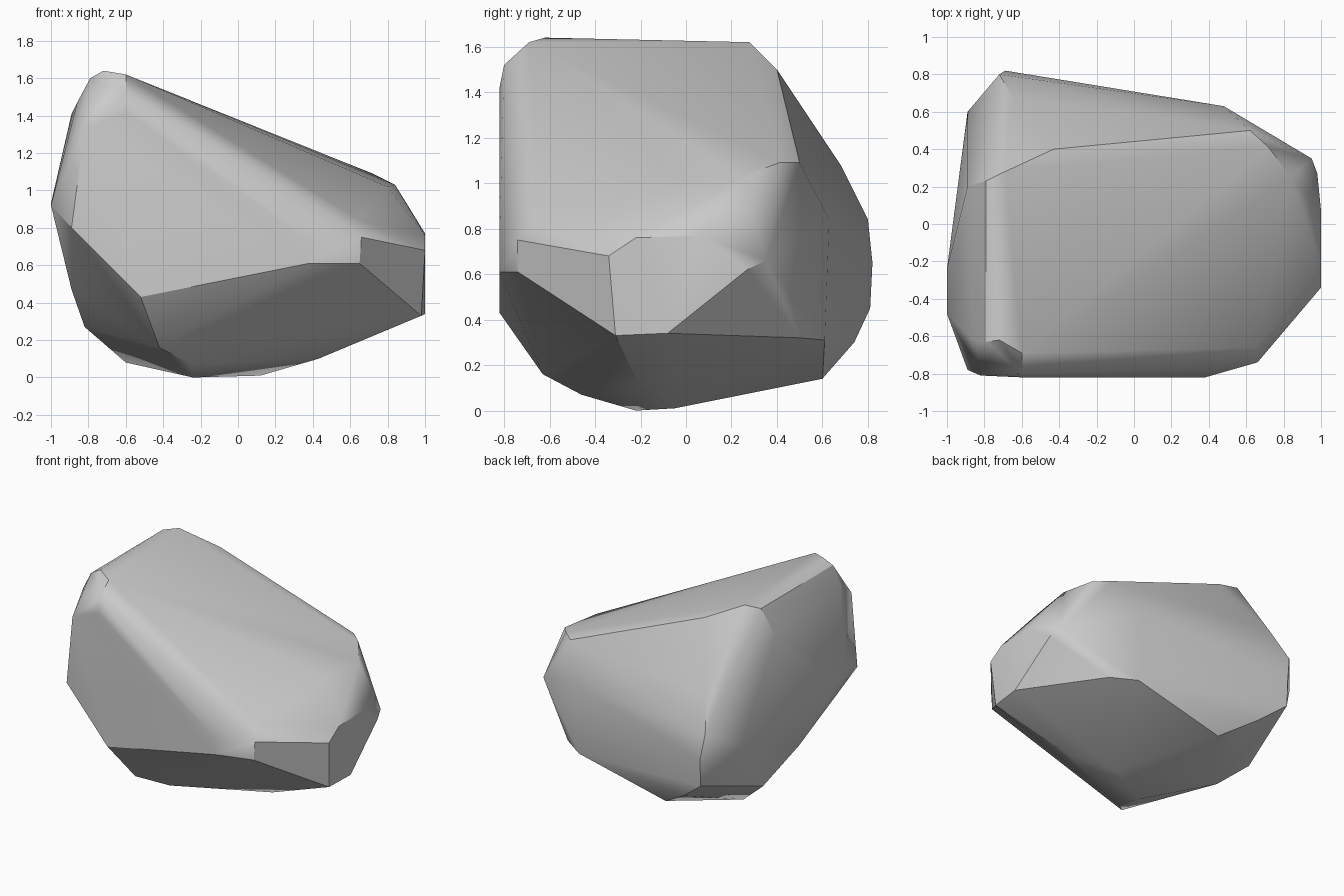
import bpy, bmesh, math

if "Cube" in bpy.data.objects:
    bpy.data.objects.remove(bpy.data.objects["Cube"])

# Corner points of the chipped boulder, grouped by side
crown = [(-.72, -.62, 1.64), (-.6, -.69, 1.62), (-.6, -.8, 1.52),
         (-.79, -.63, 1.6), (-.79, .23, 1.6), (-.69, .28, 1.62), (-.43, .4, 1.5)]
shoulder = [(.62, .5, 1.09), (.72, .41, 1.09), (.84, .25, 1.03), (.8, -.07, 1.02)]
front = [(.65, -.66, .84), (.66, -.74, .75), (.38, -.82, .73), (.38, -.82, .61),
         (.65, -.74, .61), (-.6, -.82, 1.42), (-.82, -.81, 1.33),
         (-.52, -.82, .43), (-.89, -.78, .8)]
right = [(1, -.34, .68), (1, -.22, .76), (1, .07, .77), (.98, .27, .62),
         (.98, -.31, .33), (1, -.08, .34), (.95, .35, .66)]
back = [(.64, .5, .32), (.48, .63, .84), (.47, .61, .31), (-.69, .82, .65), (-.65, .68, 1.08),
        (-.72, .8, .84), (-.69, .81, .45), (-.5, .74, .3), (-.25, .6, .14), (-.89, .6, .74)]
left = [(-.89, .2, 1.41), (-1, -.24, .93), (-1, -.48, .92), (-.89, -.08, .47),
        (-.86, -.62, 1.47)]
base = [(-.42, -.63, .16), (-.25, -.46, .07), (-.24, -.22, 0), (.12, -.05, .01),
        (.43, -.2, .1), (-.6, .17, .08), (-.82, .25, .27)]

# Wrap the corners in a hull and merge near-flat triangles into facets
bm = bmesh.new()
for p in crown + shoulder + front + right + back + left + base:
    bm.verts.new(p)
bmesh.ops.convex_hull(bm, input=bm.verts[:])
bmesh.ops.delete(bm, geom=[v for v in bm.verts if not v.link_faces], context='VERTS')
bmesh.ops.dissolve_limit(bm, angle_limit=math.radians(3), verts=bm.verts[:], edges=bm.edges[:])
bmesh.ops.recalc_face_normals(bm, faces=bm.faces[:])

mesh = bpy.data.meshes.new("boulder")
bm.to_mesh(mesh)
bm.free()
boulder = bpy.data.objects.new("boulder", mesh)
bpy.context.collection.objects.link(boulder)

# Soft blends on shallow edges, crisp breaks on steep ones, large facets kept flat
bpy.context.view_layer.objects.active = boulder
boulder.select_set(True)
bpy.ops.object.shade_smooth_by_angle(angle=math.radians(30))
flat = boulder.modifiers.new("flat_facets", 'WEIGHTED_NORMAL')
flat.keep_sharp = True
